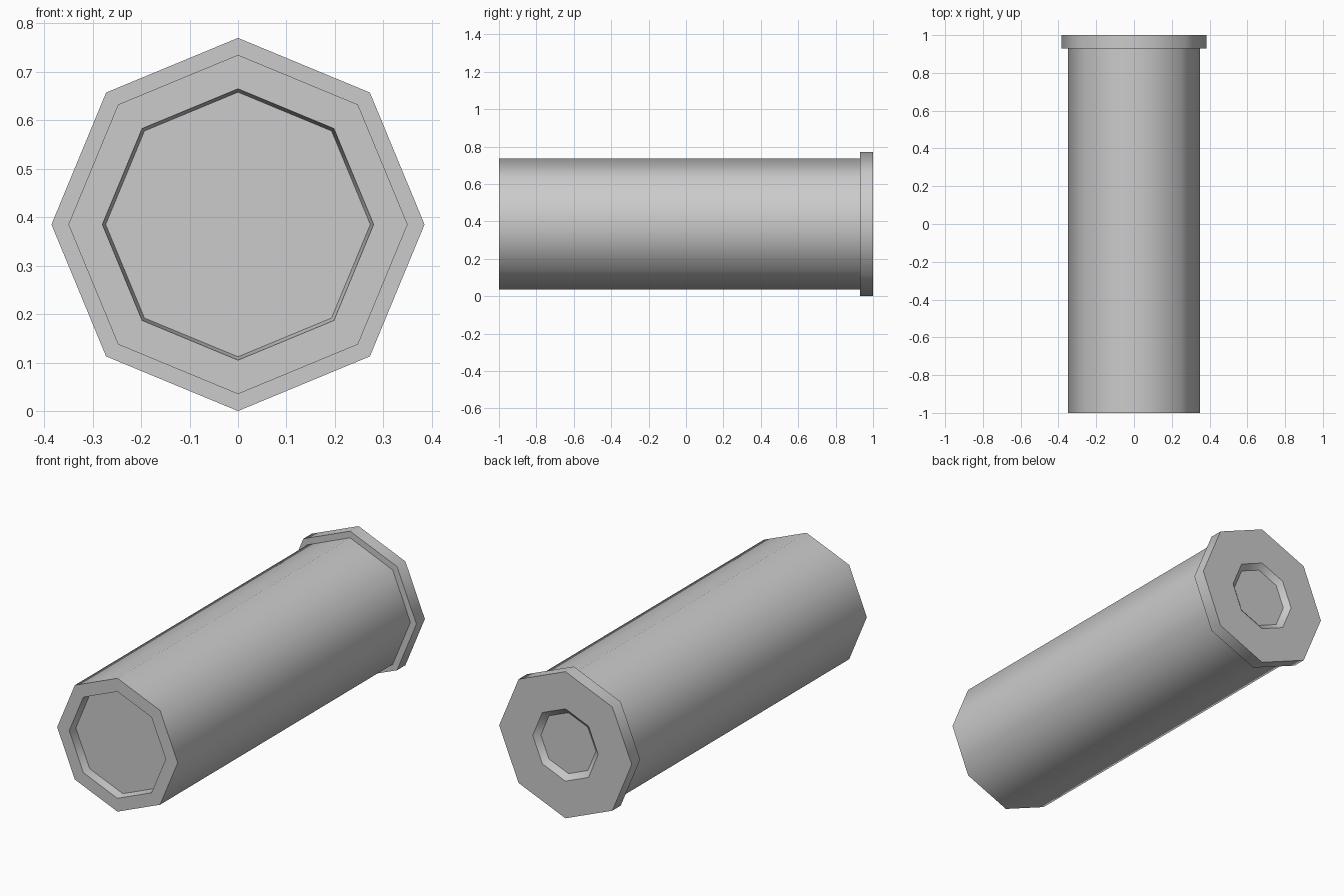
import bpy
import bmesh
from math import cos, sin, tau

SIDES = 8
AXIS_Z = 0.385

default = bpy.data.objects.get("Cube")
if default:
    bpy.data.objects.remove(default, do_unlink=True)

grey = bpy.data.materials.new("plain grey")
grey.use_nodes = True
colour = (0.6, 0.6, 0.6, 1)
grey.diffuse_color = colour
grey.node_tree.nodes["Principled BSDF"].inputs["Base Color"].default_value = colour


def turned_part(name, profile, cap_front=False, cap_back=False):
    """Turn (radius, y) points around the lengthwise axis, front to back."""
    bm = bmesh.new()
    rings = []
    for r, y in profile:
        rings.append([bm.verts.new((r * cos(tau * i / SIDES), y,
                                    AXIS_Z + r * sin(tau * i / SIDES)))
                      for i in range(SIDES)])
    for a, b in zip(rings, rings[1:]):
        for i in range(SIDES):
            j = (i + 1) % SIDES
            bm.faces.new((a[i], b[i], b[j], a[j])).smooth = True
    if cap_front:
        bm.faces.new(rings[0])
    if cap_back:
        bm.faces.new(rings[-1][::-1])
    # Keep every profile corner crisp while the sides shade smoothly
    for ring in rings:
        for i in range(SIDES):
            edge = bm.edges.get((ring[i], ring[(i + 1) % SIDES]))
            edge.smooth = False
    mesh = bpy.data.meshes.new(name)
    bm.to_mesh(mesh)
    bm.free()
    mesh.materials.append(grey)
    obj = bpy.data.objects.new(name, mesh)
    bpy.context.collection.objects.link(obj)
    return obj


# Long tube with a shallow recessed front end
turned_part("tube", [(0.273, -0.955), (0.28, -1), (0.35, -1), (0.35, 0.93)],
            cap_front=True)

# Wider rim at the back with a bevelled dish in its centre
turned_part("rim", [(0.35, 0.93), (0.385, 0.93), (0.385, 1), (0.19, 1),
                    (0.16, 0.975)], cap_back=True)
